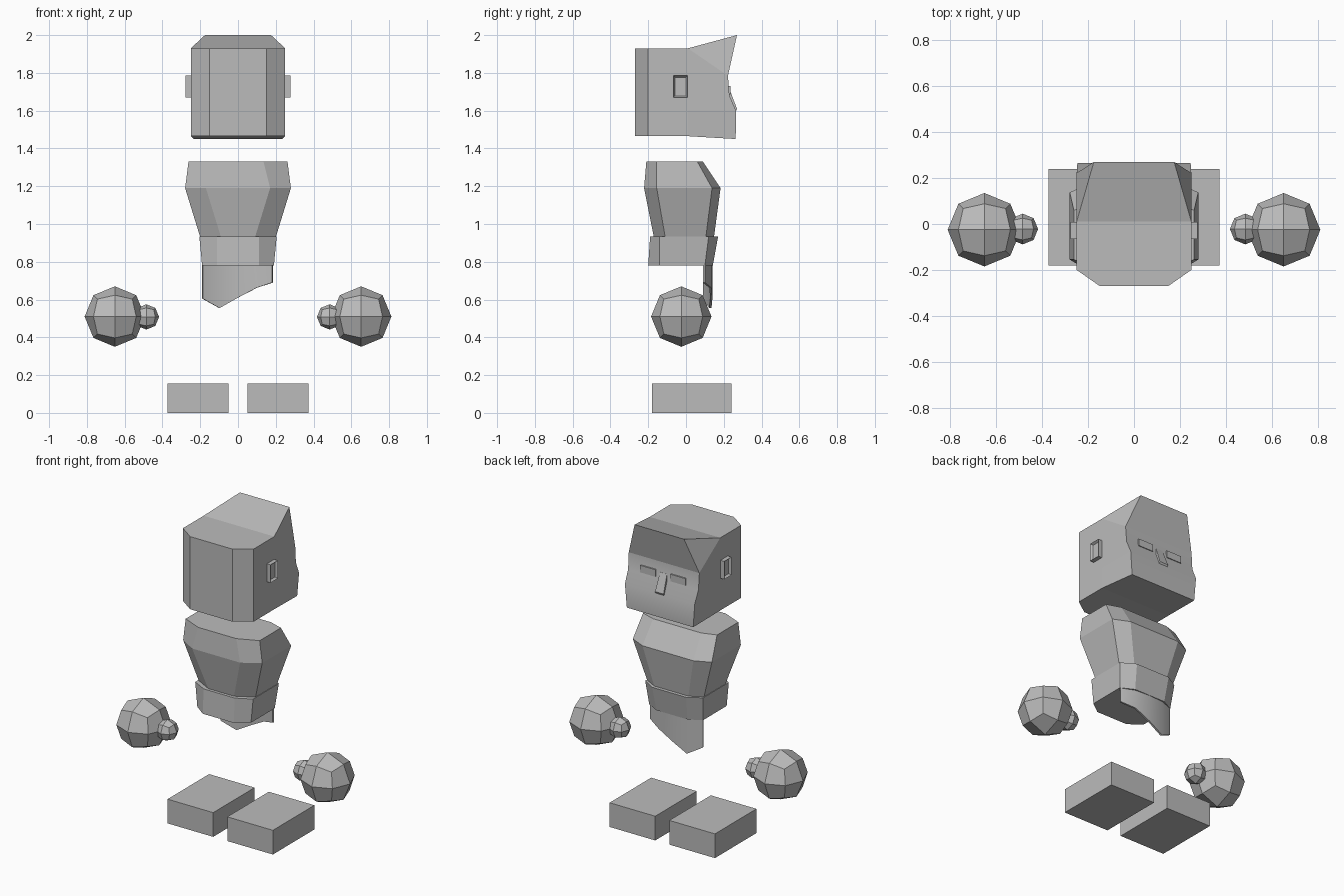
import bpy
import bmesh
from mathutils import Vector

if "Cube" in bpy.data.objects:
    bpy.data.objects.remove(bpy.data.objects["Cube"])

grey = bpy.data.materials.new("plain_grey")
grey.use_nodes = True
grey.diffuse_color = (0.5, 0.5, 0.5, 1)
grey.node_tree.nodes["Principled BSDF"].inputs["Base Color"].default_value = (0.5, 0.5, 0.5, 1)


def finish(name, bm):
    bmesh.ops.recalc_face_normals(bm, faces=bm.faces)
    mesh = bpy.data.meshes.new(name)
    bm.to_mesh(mesh)
    bm.free()
    mesh.materials.append(grey)
    obj = bpy.data.objects.new(name, mesh)
    bpy.context.collection.objects.link(obj)
    return obj


def loft(halves):
    """Skin stacked rings; each ring is given as its +x half, back to front."""
    bm = bmesh.new()
    rings = []
    for half in halves:
        points = half + [(-x, y, z) for x, y, z in reversed(half)]
        rings.append([bm.verts.new(p) for p in points])
    count = len(rings[0])
    for low, high in zip(rings, rings[1:]):
        for i in range(count):
            j = (i + 1) % count
            bm.faces.new((low[i], low[j], high[j], high[i]))
    bm.faces.new(list(reversed(rings[0])))
    bm.faces.new(rings[-1])
    return bm, rings


def box(name, low, high):
    bm = bmesh.new()
    bmesh.ops.create_cube(bm, size=1)
    for v in bm.verts:
        v.co = [(a + b) / 2 + c * (b - a) for a, b, c in zip(low, high, v.co)]
    return finish(name, bm)


def ball(name, centre, radius):
    # Cube divided once and pushed out to a sphere
    bm = bmesh.new()
    bmesh.ops.create_cube(bm, size=1)
    bmesh.ops.subdivide_edges(bm, edges=bm.edges[:], cuts=1, use_grid_fill=True)
    for v in bm.verts:
        v.co = Vector(centre) + v.co.normalized() * radius
    return finish(name, bm)


# Head: straight back and sides, shaped face on the +y side
def head_ring(z, front):
    return [(0.15, -0.27, z), (0.25, -0.2, z), (0.25, 0.01, z), front]


bm, rings = loft([
    head_ring(1.465, (0.235, 0.263, 1.45)),
    head_ring(1.6, (0.247, 0.265, 1.6)),
    head_ring(1.68, (0.249, 0.23, 1.68)),
    head_ring(1.785, (0.25, 0.222, 1.785)),
    head_ring(1.93, (0.175, 0.27, 2.0)),
])
top, brow = rings[-1], rings[-2]
for a, b in ((top[2], brow[3]), (top[5], brow[4]), (top[2], top[5]), (rings[0][2], rings[0][5])):
    bmesh.ops.connect_verts(bm, verts=[a, b])
head = finish("head", bm)
for face in head.data.polygons:
    face.use_smooth = face.normal.y > 0.6 and face.center.z < 1.78

# Nose
bm = bmesh.new()
for x, y, z in ((0.025, 0.228, 1.72), (0.03, 0.27, 1.61), (0.032, 0.262, 1.592),
                (0.03, 0.21, 1.6), (0.025, 0.21, 1.72)):
    for side in (-1, 1):
        bm.verts.new((side * x, y, z))
bmesh.ops.convex_hull(bm, input=bm.verts[:])
finish("nose", bm)

# Torso: chest and hip band with chamfered outlines
def torso_ring(z, back, side, front):
    return [(back[0], back[1], z), (side[0], side[1], z), (side[0], side[2], z), (front[0], front[1], z)]


finish("chest", loft([
    torso_ring(0.93, (0.09, -0.17), (0.2, -0.11, 0.105), (0.12, 0.148)),
    torso_ring(1.19, (0.17, -0.222), (0.28, -0.155, 0.138), (0.18, 0.183)),
    torso_ring(1.33, (0.135, -0.21), (0.262, -0.155, 0.06), (0.17, 0.09)),
])[0])
finish("hip_band", loft([
    torso_ring(0.78, (0.11, -0.2), (0.19, -0.14, 0.1), (0.11, 0.142)),
    torso_ring(0.935, (0.11, -0.19), (0.205, -0.14, 0.12), (0.12, 0.17)),
])[0])

# Curved cloth flap hanging below the hips, with a slanted hem
bm = bmesh.new()
columns = [(bm.verts.new((x, y, 0.8)), bm.verts.new((x, y, z))) for x, y, z in (
    (-0.19, 0.1, 0.605), (-0.1, 0.135, 0.555), (0, 0.14, 0.61), (0.1, 0.135, 0.662), (0.185, 0.1, 0.69))]
for (a, b), (c, d) in zip(columns, columns[1:]):
    bm.faces.new((a, b, d, c))
for face in bm.faces:
    face.normal_update()
if sum(f.normal.y for f in bm.faces) < 0:
    bmesh.ops.reverse_faces(bm, faces=bm.faces[:])
bmesh.ops.solidify(bm, geom=bm.faces[:], thickness=0.012)
flap = finish("cloth_flap", bm)
bpy.ops.object.select_all(action="DESELECT")
flap.select_set(True)
bpy.context.view_layer.objects.active = flap
bpy.ops.object.shade_smooth_by_angle(angle=0.6)

# Paired parts
for side, word in ((-1, "right"), (1, "left")):
    def span(name, inner, outer, ys, zs):
        xs = sorted((side * inner, side * outer))
        return box(f"{word}_{name}", (xs[0], ys[0], zs[0]), (xs[1], ys[1], zs[1]))

    span("foot", 0.05, 0.373, (-0.18, 0.24), (0, 0.155))
    span("eye", 0.053, 0.16, (0.2, 0.235), (1.685, 1.73))
    ear = span("ear", 0.24, 0.277, (-0.066, 0.008), (1.67, 1.785))
    # Hollow the outer face of the ear
    bm = bmesh.new()
    bm.from_mesh(ear.data)
    bm.faces.ensure_lookup_table()
    outer = max(bm.faces, key=lambda f: f.calc_center_median().x * side)
    bmesh.ops.inset_region(bm, faces=[outer], thickness=0.012)
    bmesh.ops.translate(bm, verts=outer.verts[:], vec=(-side * 0.015, 0, 0))
    bm.to_mesh(ear.data)
    bm.free()

    ball(f"{word}_hand", (side * 0.652, -0.025, 0.51), 0.16)
    ball(f"{word}_thumb", (side * 0.485, -0.022, 0.508), 0.067)
